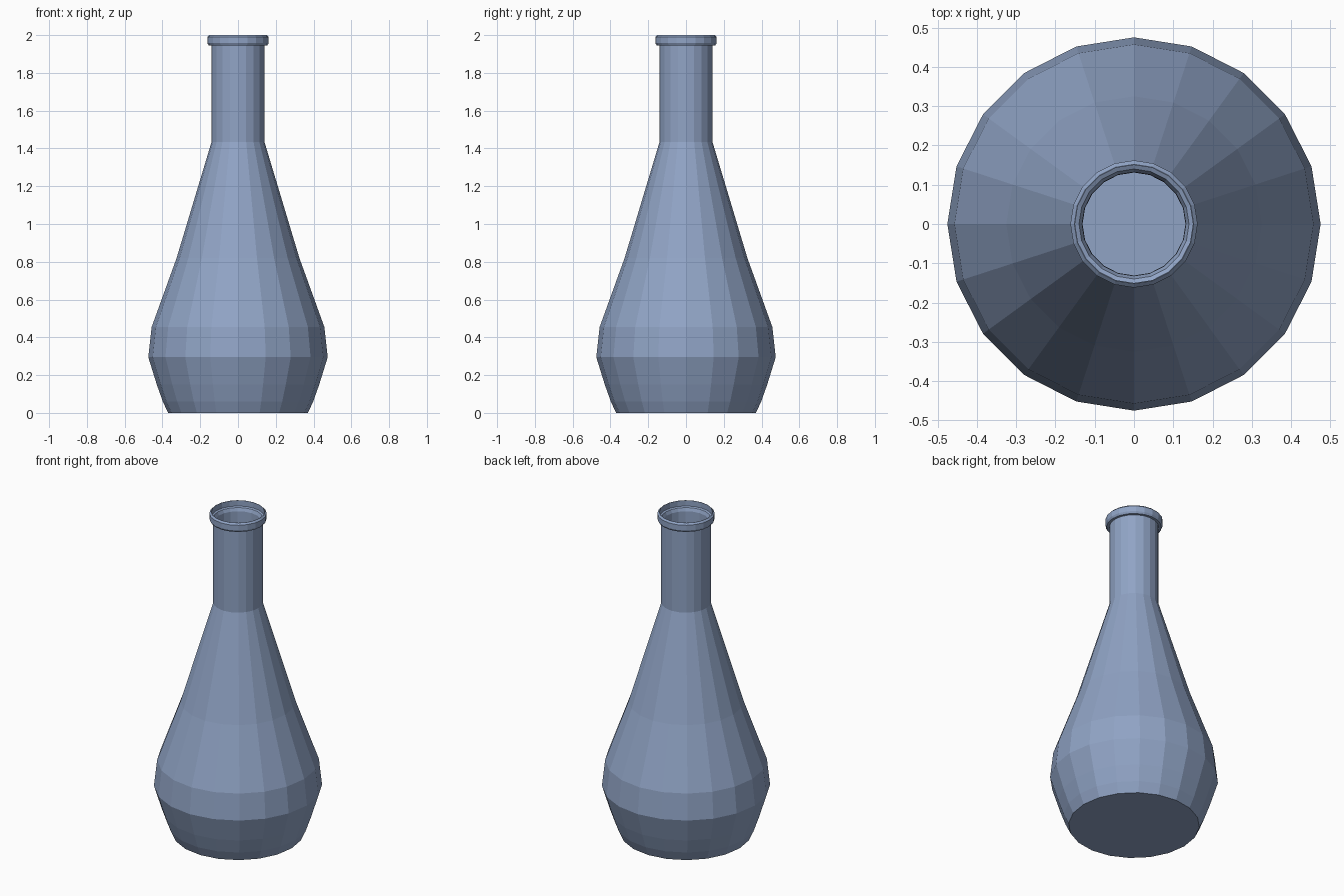
import bpy, bmesh, math

if "Cube" in bpy.data.objects:
    bpy.data.objects.remove(bpy.data.objects["Cube"])

SIDES = 20

# Outer wall, rolled rim, then inner wall down to the inside floor (radius, z)
profile = [
    (0.37, 0.0), (0.398, 0.06), (0.43, 0.15), (0.475, 0.295), (0.457, 0.455),
    (0.325, 0.82), (0.14, 1.435), (0.14, 1.945),
    (0.155, 1.945), (0.162, 1.957), (0.162, 1.99), (0.152, 2.0), (0.15, 2.0),
    (0.15, 1.965), (0.14, 1.96), (0.132, 1.94), (0.131, 1.43),
    (0.315, 0.82), (0.445, 0.455), (0.463, 0.295), (0.39, 0.06), (0.36, 0.02),
]


def lathe(name, points, sides):
    bm = bmesh.new()
    rings = []
    for r, z in points:
        rings.append([bm.verts.new((r * math.cos(2 * math.pi * i / sides),
                                    r * math.sin(2 * math.pi * i / sides), z))
                      for i in range(sides)])
    for a, b in zip(rings, rings[1:]):
        for i in range(sides):
            j = (i + 1) % sides
            bm.faces.new((a[i], a[j], b[j], b[i]))
    # Underside and inside floor
    bm.faces.new(rings[0][::-1])
    bm.faces.new(rings[-1])
    bmesh.ops.recalc_face_normals(bm, faces=bm.faces)
    mesh = bpy.data.meshes.new(name)
    bm.to_mesh(mesh)
    bm.free()
    obj = bpy.data.objects.new(name, mesh)
    bpy.context.collection.objects.link(obj)
    return obj


# Flat-faced bottle in blue-grey glass
bottle = lathe("bottle", profile, SIDES)
glass = bpy.data.materials.new("blue_glass")
glass.diffuse_color = (0.28, 0.37, 0.56, 1.0)
glass.use_nodes = True
glass.node_tree.nodes["Principled BSDF"].inputs["Base Color"].default_value = glass.diffuse_color
bottle.data.materials.append(glass)
